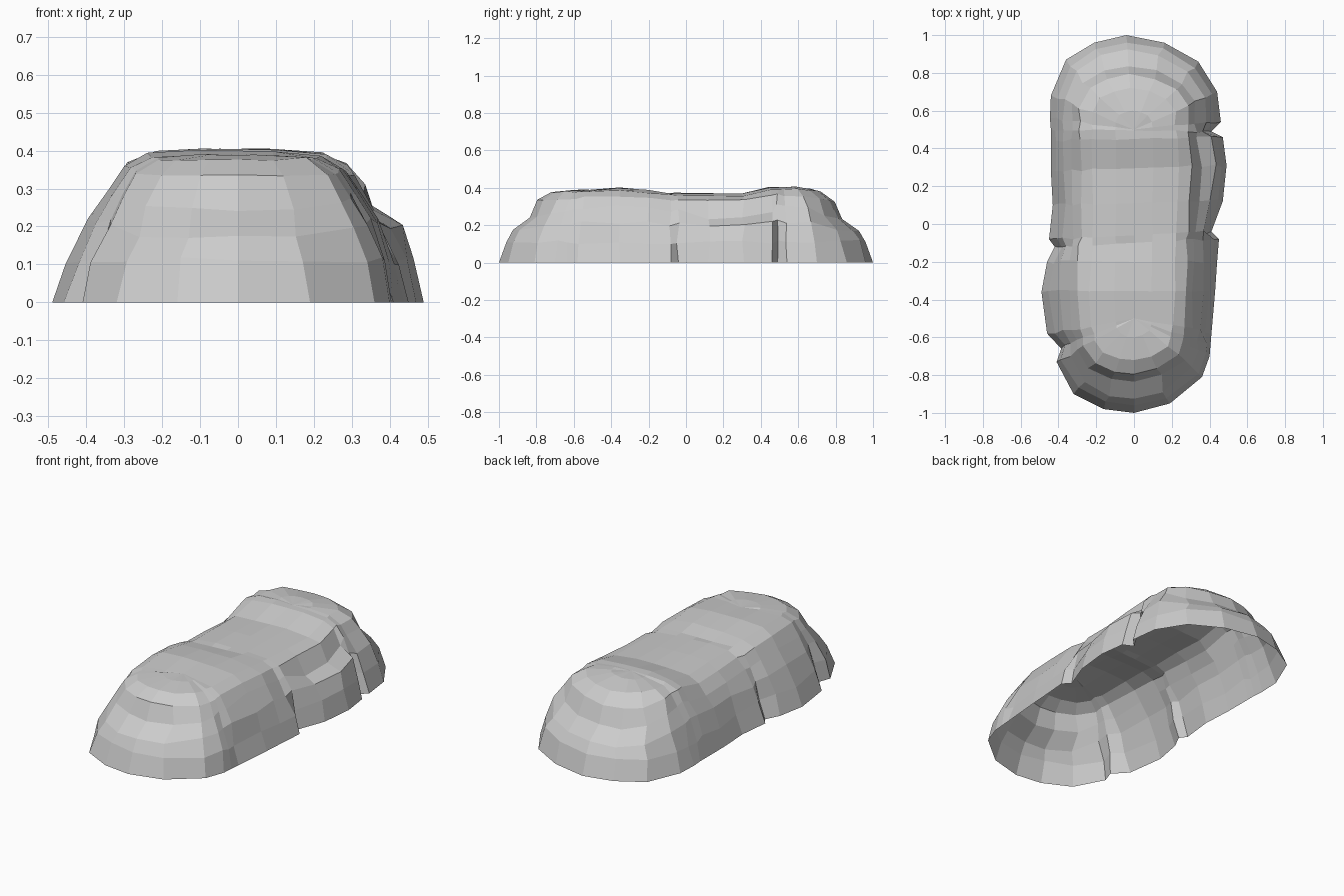
import bpy
import bmesh
import random
from mathutils import Vector

random.seed(4)
if "Cube" in bpy.data.objects:
    bpy.data.objects.remove(bpy.data.objects["Cube"], do_unlink=True)

stone = bpy.data.materials.new("grey stone")
stone.use_nodes = True
colour = (0.6, 0.6, 0.6, 1)
stone.diffuse_color = colour
stone.node_tree.nodes["Principled BSDF"].inputs["Base Color"].default_value = colour

# Ground outline, front to back, with notches where the cracks meet the ground
LEFT = [(0, -1), (.19, -.95), (.36, -.81), (.4, -.7), (.405, -.64), (.41, -.58),
        (.43, -.35), (.44, -.2), (.45, -.08), (.41, -.04), (.47, .12), (.49, .31),
        (.47, .46), (.41, .49), (.46, .54), (.44, .7), (.34, .86), (.16, .96), (-.04, 1)]
RIGHT = [(0, -1), (-.16, -.98), (-.32, -.9), (-.41, -.73), (-.385, -.66), (-.46, -.58),
         (-.49, -.36), (-.46, -.2), (-.42, -.12), (-.45, -.08), (-.43, .1), (-.44, .28),
         (-.44, .44), (-.44, .5), (-.445, .56), (-.44, .68), (-.36, .87), (-.21, .96), (-.04, 1)]
# Rings from ground to spine: distance share and height, for the flanks and the ends
SIDE = [(1, 0), (.93, .11), (.84, .21), (.74, .29), (.65, .345), (.5, .375), (.22, .385), (0, .385)]
END = [(1, 0), (.92, .11), (.85, .175), (.67, .24), (.59, .335), (.44, .375), (.2, .385), (0, .385)]
# How far the cracks have closed on each ring
CLOSED = [0, .1, .6, 1, 1, 1, 1, 1]
# Ridge height along the length
RIDGE = [(-1, 1), (-.5, 1.01), (-.3, 1.05), (-.1, .96), (.05, .98),
         (.25, .93), (.45, 1.05), (.65, 1.05), (.8, .97), (1, .97)]


def ridge(y):
    for (a, ha), (b, hb) in zip(RIDGE, RIDGE[1:]):
        if y <= b:
            return ha + (hb - ha) * (y - a) / (b - a)
    return RIDGE[-1][1]


def evened(points):
    """Widths with the notches averaged out; the rounded ends stay as they are."""
    xs = [x for x, y in points]
    return [sum(xs[i - 1:i + 2]) / 3 if 3 < i < len(xs) - 4 else x for i, x in enumerate(xs)]


def flank(points, other, ledge_rows):
    """Rings of points climbing from the outline to the shared spine."""
    rows = []
    even = evened(points)
    for i, (x, y) in enumerate(points):
        centre = max(-.5, min(.5, (y + other[i][1]) / 2))
        end = max(0, min(1, (abs(y) - .63) / .3))
        row = []
        for s, e, closed in zip(SIDE, END, CLOSED):
            k = len(row)
            share = s[0] + (e[0] - s[0]) * end
            z = s[1] + (e[1] - s[1]) * end
            width = x + (even[i] - x) * closed
            p = Vector((width * s[0], centre + (y - centre) * share, z))
            if k > 1:
                p.z *= ridge(p.y)
            # Low shelf on the bulging flank
            if i in ledge_rows and k in (2, 3):
                p.x *= 1.06 if k == 2 else 1
                p.z -= .04 if k == 3 else 0
            if 0 < k < len(SIDE) - 1 and 0 < i < len(points) - 1:
                p += Vector([random.uniform(-.012, .012) * share for _ in range(3)])
            row.append(p)
        rows.append(row)
    return rows


# Rock shell, open underneath
bm = bmesh.new()
for points, other, ledges, turn in ((LEFT, RIGHT, (10, 11, 12), 1), (RIGHT, LEFT, (), -1)):
    grid = [[bm.verts.new(p) for p in row] for row in flank(points, other, ledges)]
    # Level the spine so that both flanks meet on it
    for row in grid:
        row[-1].co.x = 0
    for a, b in zip(grid, grid[1:]):
        for k in range(len(SIDE) - 1):
            bm.faces.new([a[k], b[k], b[k + 1], a[k + 1]][::turn])
bmesh.ops.remove_doubles(bm, verts=bm.verts, dist=.0005)
bmesh.ops.dissolve_degenerate(bm, edges=bm.edges, dist=.0005)

mesh = bpy.data.meshes.new("rock_shell")
bm.to_mesh(mesh)
bm.free()
mesh.materials.append(stone)
bpy.context.collection.objects.link(bpy.data.objects.new("rock_shell", mesh))
